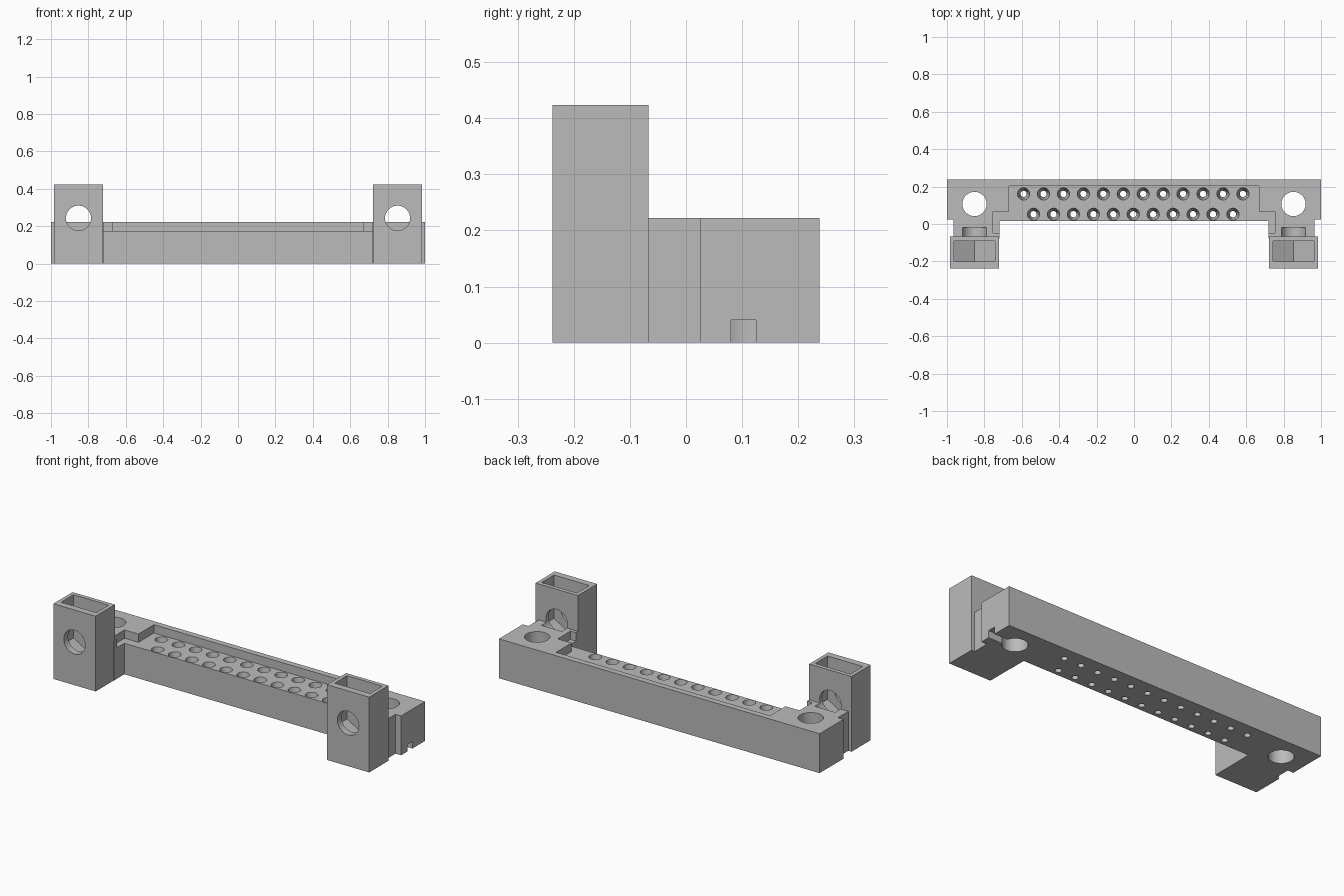
import bpy
import bmesh
import math

cube = bpy.data.objects.get("Cube")
if cube:
    bpy.data.objects.remove(cube, do_unlink=True)

grey = bpy.data.materials.new("plain_grey")
grey.use_nodes = True
grey.diffuse_color = (0.5, 0.5, 0.5, 1)
grey.node_tree.nodes["Principled BSDF"].inputs["Base Color"].default_value = (0.5, 0.5, 0.5, 1)


def loft(bm, rings):
    """Closed solid through matching rings of points."""
    loops = [[bm.verts.new(p) for p in ring] for ring in rings]
    n = len(loops[0])
    for a, b in zip(loops, loops[1:]):
        for i in range(n):
            j = (i + 1) % n
            bm.faces.new((a[i], a[j], b[j], b[i]))
    bm.faces.new(loops[0][::-1])
    bm.faces.new(loops[-1])


def prism_z(bm, outline, low, high):
    loft(bm, [[(x, y, z) for x, y in outline] for z in (low, high)])


def prism_y(bm, outline, low, high):
    loft(bm, [[(x, y, z) for x, z in outline] for y in (low, high)])


def circle(cx, cy, r, n=32):
    return [(cx + r * math.cos(math.tau * i / n), cy + r * math.sin(math.tau * i / n))
            for i in range(n)]


def rect(x0, x1, y0, y1):
    return [(x0, y0), (x1, y0), (x1, y1), (x0, y1)]


def mirrored(half):
    """Full outline from its +x half."""
    return half + [(-x, y) for x, y in reversed(half)]


def make(name, bm):
    bmesh.ops.recalc_face_normals(bm, faces=bm.faces)
    mesh = bpy.data.meshes.new(name)
    bm.to_mesh(mesh)
    bm.free()
    mesh.materials.append(grey)
    obj = bpy.data.objects.new(name, mesh)
    bpy.context.collection.objects.link(obj)
    return obj


def combine(target, name, bm, operation="DIFFERENCE"):
    other = make(name, bm)
    other.hide_render = True
    mod = target.modifiers.new(name, "BOOLEAN")
    mod.operation = operation
    mod.solver = "EXACT"
    mod.object = other
    bpy.context.view_layer.objects.active = target
    bpy.ops.object.modifier_apply(modifier=name)
    bpy.data.objects.remove(other, do_unlink=True)


TOP, FLOOR, TOWER_TOP = 0.222, 0.175, 0.424
BACK, FRONT = 0.238, -0.238
EAR, BOLT_Z = 0.853, 0.243

# Main bar with its two forward legs
bm = bmesh.new()
prism_z(bm, mirrored([(0.72, 0.016), (0.72, -0.078), (0.965, -0.078),
                      (0.965, 0.025), (1, 0.025), (1, BACK)]), 0, TOP)
body = make("connector_shell", bm)

# Recessed pin deck, open to the front
bm = bmesh.new()
prism_z(bm, mirrored([(0.7, -0.048), (0.754, -0.048), (0.754, 0.066),
                      (0.667, 0.066), (0.667, 0.204)]), FLOOR, 0.3)
combine(body, "deck_recess", bm)

# Nut towers on both ends
bm = bmesh.new()
for s in (-1, 1):
    prism_z(bm, rect(s * EAR - 0.132, s * EAR + 0.132, FRONT, -0.067), 0, TOWER_TOP)
combine(body, "nut_towers", bm, "UNION")

# Nut pockets with a pointed floor
bm = bmesh.new()
for s in (-1, 1):
    cx = s * EAR
    prism_y(bm, [(cx, 0.116), (cx + 0.11, 0.18), (cx + 0.11, 0.6),
                 (cx - 0.11, 0.6), (cx - 0.11, 0.18)], -0.2, -0.09)
combine(body, "nut_pockets", bm)

# Bolt bores running back into the legs
bm = bmesh.new()
for s in (-1, 1):
    prism_y(bm, circle(s * EAR, BOLT_Z, 0.067), -0.4, -0.02)
combine(body, "bolt_bores", bm)

# Vertical mounting holes
bm = bmesh.new()
for s in (-1, 1):
    prism_z(bm, circle(s * EAR, 0.107, 0.065), -0.1, 0.5)
combine(body, "mounting_holes", bm)

# Two staggered rows of funnel-shaped pin holes
bm = bmesh.new()
pitch = 0.1066
for count, y in ((12, 0.161), (11, 0.052)):
    for i in range(count):
        x = -0.004 + (i - (count - 1) / 2) * pitch
        loft(bm, [[(px, py, z) for px, py in circle(x, y, r, 20)]
                  for r, z in ((0.017, -0.1), (0.017, 0.08),
                               (0.033, FLOOR), (0.033, 0.3))])
combine(body, "pin_holes", bm)

# Small slot under the left end
bm = bmesh.new()
prism_z(bm, rect(EAR, 1.1, 0.08, 0.125), -0.1, 0.04)
combine(body, "end_slot", bm)

# Smooth bores, sharp edges
bpy.ops.object.select_all(action="DESELECT")
body.select_set(True)
bpy.context.view_layer.objects.active = body
bpy.ops.object.shade_smooth_by_angle(angle=math.radians(25))
